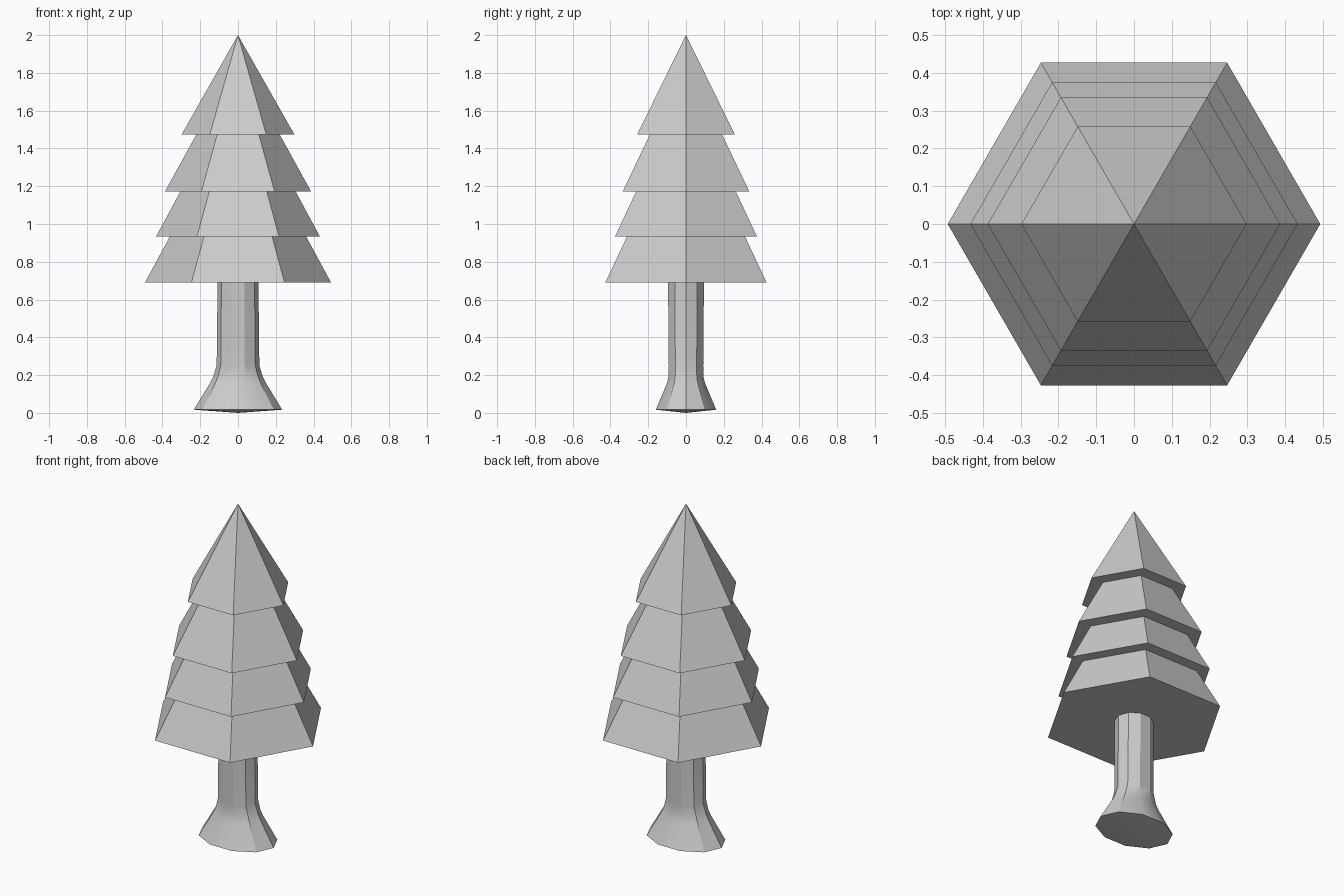
import bpy, bmesh
from math import cos, sin, pi

if "Cube" in bpy.data.objects:
    bpy.data.objects.remove(bpy.data.objects["Cube"])


def lathe(name, sides, rings, base_z, tip_z=None):
    """Stack elliptical rings (rx, ry, z) into a closed solid with a base centre and optional tip."""
    bm = bmesh.new()
    loops = [[bm.verts.new((rx * cos(2 * pi * i / sides), ry * sin(2 * pi * i / sides), z))
              for i in range(sides)] for rx, ry, z in rings]
    for a, b in zip(loops, loops[1:]):
        for i in range(sides):
            j = (i + 1) % sides
            bm.faces.new((a[i], a[j], b[j], b[i]))

    def cap(loop, z):
        if z is None:
            bm.faces.new(loop)
            return
        centre = bm.verts.new((0, 0, z))
        for i in range(sides):
            bm.faces.new((loop[i], loop[(i + 1) % sides], centre))

    cap(loops[0], base_z)
    cap(loops[-1], tip_z)
    bmesh.ops.recalc_face_normals(bm, faces=bm.faces)
    mesh = bpy.data.meshes.new(name)
    bm.to_mesh(mesh)
    bm.free()
    obj = bpy.data.objects.new(name, mesh)
    bpy.context.collection.objects.link(obj)
    return obj


# Foliage: four stepped hexagonal tiers (lower radius, upper radius, bottom, top)
tiers = [(0.493, 0.36, 0.69, 0.935), (0.433, 0.305, 0.935, 1.172), (0.387, 0.22, 1.172, 1.475)]
rings = []
for low, high, z0, z1 in tiers:
    rings += [(low, low, z0), (high, high, z1)]
rings.append((0.298, 0.298, 1.475))
lathe("foliage", 6, rings, base_z=None, tip_z=2.0)

# Trunk: ten-sided, slightly oval, with flared roots and a shallow pointed underside
trunk = lathe("trunk", 10, [
    (0.234, 0.168, 0.017),
    (0.15, 0.107, 0.155),
    (0.132, 0.097, 0.19),
    (0.113, 0.096, 0.25),
    (0.108, 0.1, 0.70),
], base_z=0.0)
bpy.context.view_layer.objects.active = trunk
trunk.select_set(True)
bpy.ops.object.shade_smooth_by_angle()
